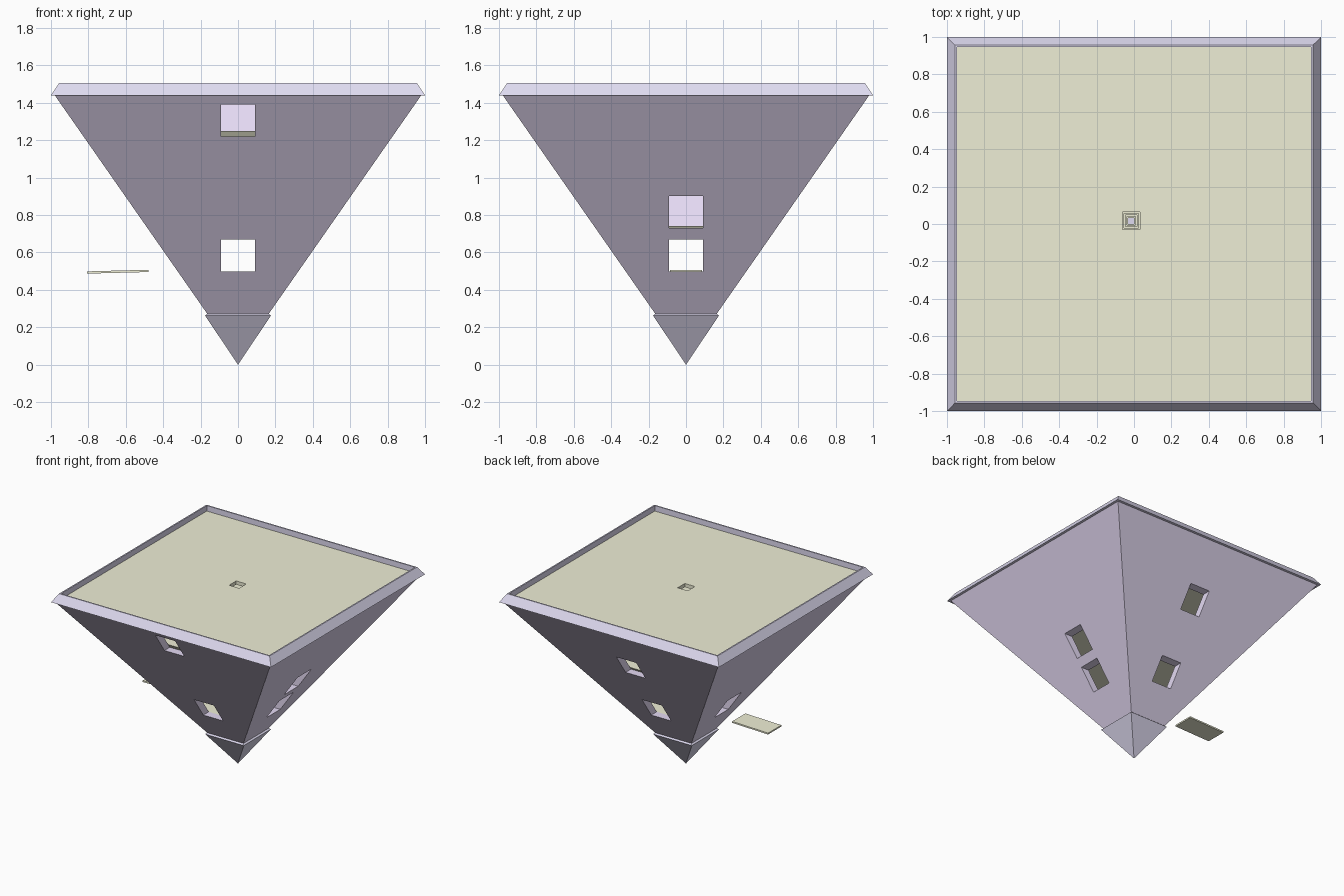
import bpy, bmesh, math

if "Cube" in bpy.data.objects:
    bpy.data.objects.remove(bpy.data.objects["Cube"])


def colour(name, rgb):
    m = bpy.data.materials.new(name)
    m.diffuse_color = (*rgb, 1)
    m.use_nodes = True
    m.node_tree.nodes["Principled BSDF"].inputs["Base Color"].default_value = m.diffuse_color
    return m


WALL = colour("lilac", (0.78, 0.70, 0.90))
TRIM = colour("pale_blue_lilac", (0.74, 0.71, 0.88))
FLOOR = colour("sand", (0.86, 0.86, 0.67))


def square_ring(name, profile, mat, closed=True):
    """Sweep a (half_width, z, centre_x, centre_y) profile round a square."""
    bm = bmesh.new()
    loops = []
    for p in profile:
        h, z, cx, cy = (*p, 0, 0)[:4]
        if h == 0:
            loops.append([bm.verts.new((cx, cy, z))] * 4)
        else:
            loops.append([bm.verts.new((cx + sx * h, cy + sy * h, z))
                          for sx, sy in ((-1, -1), (1, -1), (1, 1), (-1, 1))])
    pairs = list(zip(loops, loops[1:]))
    if closed:
        pairs.append((loops[-1], loops[0]))
    else:
        bm.faces.new(loops[-1])
    for a, b in pairs:
        for i in range(4):
            j = (i + 1) % 4
            bm.faces.new(dict.fromkeys((a[i], a[j], b[j], b[i])))
    bmesh.ops.recalc_face_normals(bm, faces=bm.faces)
    me = bpy.data.meshes.new(name)
    bm.to_mesh(me)
    bm.free()
    me.materials.append(mat)
    ob = bpy.data.objects.new(name, me)
    bpy.context.collection.objects.link(ob)
    return ob


def box(name, loc, size, mat=None, rot=(0, 0, 0)):
    bpy.ops.mesh.primitive_cube_add(size=1, location=loc, rotation=rot)
    ob = bpy.context.object
    ob.name = name
    ob.scale = size
    if mat:
        ob.data.materials.append(mat)
    return ob


def outer(z):
    return 0.163 + 0.698 * (z - 0.27)


THICK = 0.07

# Hollow sloping walls
walls = square_ring("walls", [(outer(0.27), 0.27), (outer(1.445), 1.445),
                              (outer(1.445) - THICK, 1.445),
                              (outer(0.27) - THICK, 0.27)], WALL)

# Window openings: direction angle from the front, bottom height
windows = [(0, 1.22), (180, 0.975), (90, 0.73)] + [(a, 0.497) for a in (0, 90, 180, 270)]
for angle, z0 in windows:
    a = math.radians(angle)
    zc = z0 + 0.086
    d = outer(zc)
    cut = box("window_cutter", (math.sin(a) * d, -math.cos(a) * d, zc),
              (0.18, 0.4, 0.172), rot=(0, 0, a))
    cut.hide_render = True
    mod = walls.modifiers.new("window", 'BOOLEAN')
    mod.operation = 'DIFFERENCE'
    mod.solver = 'EXACT'
    mod.object = cut
    bpy.context.view_layer.objects.active = walls
    bpy.ops.object.modifier_apply(modifier=mod.name)
    bpy.data.objects.remove(cut)

# Bevelled rim round the top
square_ring("top_rim", [(0.975, 1.44), (1.0, 1.44), (0.957, 1.505),
                        (0.946, 1.505), (0.946, 1.435), (0.95, 1.435)], TRIM)

# Floors, each with a small shaft opening that narrows downwards
CX, CY = -0.015, 0.017
for n, (top, hole) in enumerate([(0.495, 0.016), (0.74, 0.023), (0.995, 0.031),
                                 (1.25, 0.038), (1.46, 0.046)]):
    low = top - 0.03
    if n == 4:
        h_top = h_low = 0.948
    else:
        h_top, h_low = outer(top) - THICK, outer(low) - THICK
    square_ring(f"floor_{n + 1}", [(h_low, low), (h_top, top),
                                   (hole, top, CX, CY), (hole, low, CX, CY)], FLOOR)

# Solid pointed tip with a bevelled top edge
square_ring("tip", [(0, 0), (0.176, 0.262), (0.163, 0.273)], TRIM, closed=False)

# Floating entrance slab on the left side
box("entrance_slab", (-0.643, 0, 0.497), (0.327, 0.172, 0.012), FLOOR,
    rot=(0, math.radians(-1.5), 0))
